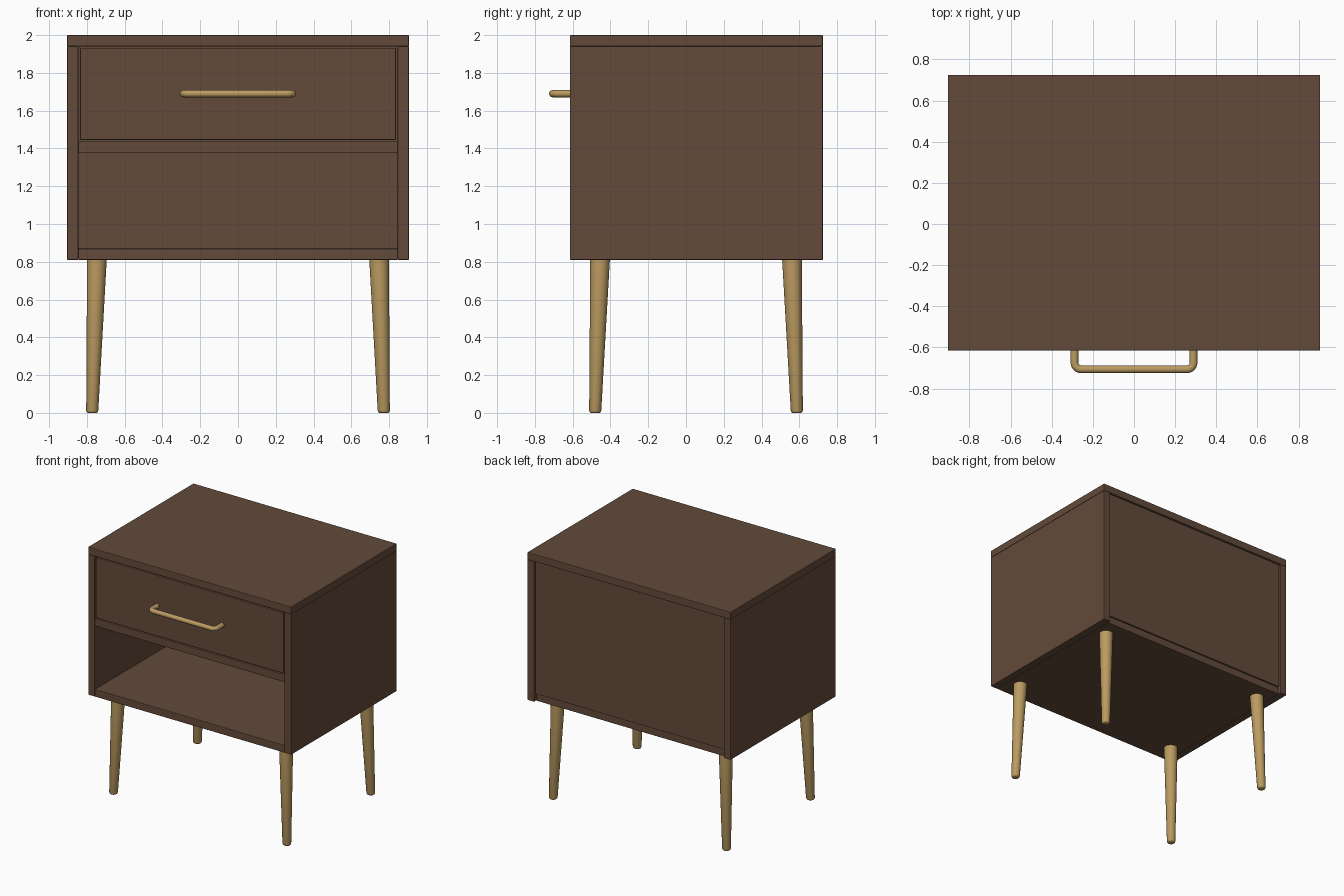
import bpy, bmesh, math
from mathutils import Vector, Matrix

if "Cube" in bpy.data.objects:
    bpy.data.objects.remove(bpy.data.objects["Cube"])


def material(name, rgb):
    m = bpy.data.materials.new(name)
    m.diffuse_color = (*rgb, 1)
    m.use_nodes = True
    m.node_tree.nodes["Principled BSDF"].inputs["Base Color"].default_value = m.diffuse_color
    return m


walnut = material("walnut brown", (0.125, 0.068, 0.043))
brass = material("brushed brass", (0.50, 0.33, 0.12))


def add_mesh(name, bm, mat):
    me = bpy.data.meshes.new(name)
    bm.to_mesh(me)
    bm.free()
    me.materials.append(mat)
    ob = bpy.data.objects.new(name, me)
    bpy.context.collection.objects.link(ob)
    return ob


def smooth(ob):
    bpy.ops.object.select_all(action='DESELECT')
    ob.select_set(True)
    bpy.context.view_layer.objects.active = ob
    bpy.ops.object.shade_smooth_by_angle(angle=math.radians(40))


def panel(name, x, y, z):
    """Board between the given (min, max) ranges, with slightly eased edges."""
    lo, hi = Vector((x[0], y[0], z[0])), Vector((x[1], y[1], z[1]))
    bm = bmesh.new()
    bmesh.ops.create_cube(bm, size=1, matrix=Matrix.Translation((lo + hi) / 2) @ Matrix.Diagonal((*(hi - lo), 1)))
    ob = add_mesh(name, bm, walnut)
    bev = ob.modifiers.new("eased edges", 'BEVEL')
    bev.width, bev.segments = 0.004, 2
    return ob


FRONT, BACK, INNER = -0.615, 0.725, 0.845

# Cabinet boards
panel("top_panel", (-0.905, 0.905), (FRONT, BACK), (1.94, 2.0))
panel("left_side", (-0.905, -INNER), (FRONT, BACK), (0.81, 1.94))
panel("right_side", (INNER, 0.905), (FRONT, BACK), (0.81, 1.94))
panel("bottom_panel", (-INNER, INNER), (FRONT, 0.70), (0.81, 0.87))
panel("middle_shelf", (-INNER, INNER), (FRONT, 0.69), (1.378, 1.438))
panel("back_panel", (-INNER, INNER), (0.685, 0.71), (0.87, 1.94))
panel("drawer_front", (-0.836, 0.836), (FRONT, -0.56), (1.446, 1.932))


# Tapered, splayed legs with rounded feet
def leg(name, sx, y, sy):
    top, foot = Vector((sx * 0.747, y, 0.812)), Vector((sx * 0.772, y + sy * 0.026, 0))
    rings = []
    bm = bmesh.new()
    for z, r in ((0, 0.024), (0.004, 0.029), (0.012, 0.032), (0.812, 0.052)):
        c = foot.lerp(top, z / 0.812)
        rings.append([bm.verts.new((c.x + r * math.cos(a), c.y + r * math.sin(a), z))
                      for a in (math.tau * i / 32 for i in range(32))])
    for lower, upper in zip(rings, rings[1:]):
        for i in range(32):
            j = (i + 1) % 32
            bm.faces.new((lower[i], lower[j], upper[j], upper[i]))
    bm.faces.new(rings[0][::-1])
    bm.faces.new(rings[-1])
    smooth(add_mesh(name, bm, brass))


for side, sx in (("left", -1), ("right", 1)):
    leg(f"front_{side}_leg", sx, -0.455, -1)
    leg(f"back_{side}_leg", sx, 0.561, 1)

# Bar handle: round tube along a U-shaped path with rounded corners
HX, HY, HZ, CR = 0.289, -0.706, 1.69, 0.032
half = [(HX, FRONT + 0.01)] + [
    (HX - CR + CR * math.cos(a), HY + CR - CR * math.sin(a))
    for a in (math.pi / 2 * i / 8 for i in range(9))]
path = half + [(-x, y) for x, y in reversed(half)]
cu = bpy.data.curves.new("drawer_handle", 'CURVE')
cu.dimensions = '3D'
cu.bevel_depth, cu.bevel_resolution, cu.use_fill_caps = 0.019, 6, True
sp = cu.splines.new('POLY')
sp.points.add(len(path) - 1)
for p, (x, y) in zip(sp.points, path):
    p.co = (x, y, HZ, 1)
cu.materials.append(brass)
handle = bpy.data.objects.new("drawer_handle", cu)
bpy.context.collection.objects.link(handle)
bpy.ops.object.select_all(action='DESELECT')
handle.select_set(True)
bpy.context.view_layer.objects.active = handle
bpy.ops.object.convert(target='MESH')
smooth(bpy.context.view_layer.objects.active)
